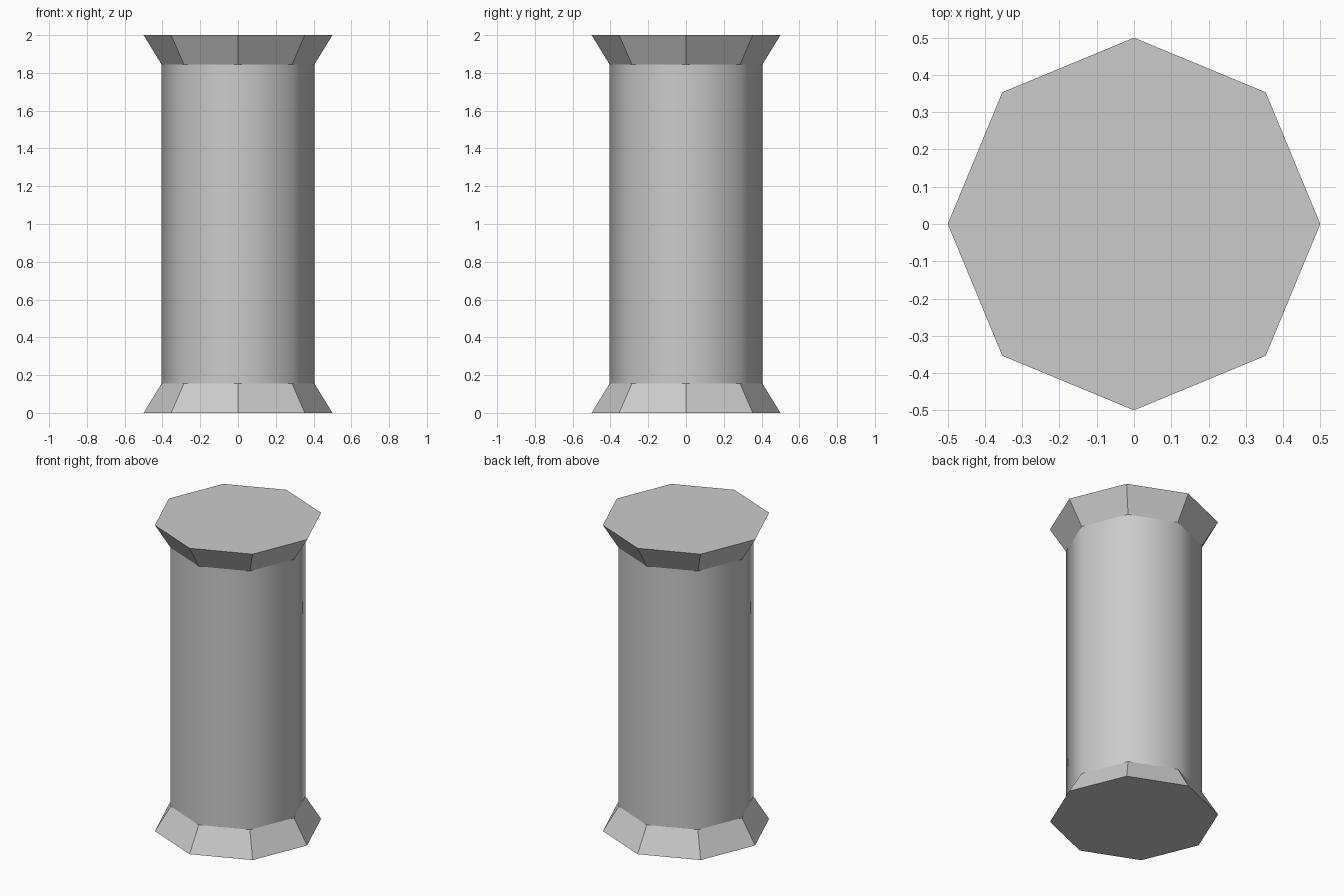
import bpy, bmesh
from math import cos, sin, tau

if "Cube" in bpy.data.objects:
    bpy.data.objects.remove(bpy.data.objects["Cube"])

SIDES = 8
R_END, R_SHAFT = 0.50, 0.405
Z_LOW, Z_HIGH, Z_TOP = 0.155, 1.845, 2.0


def frustum(name, z0, r0, z1, r1, cap_bottom=False, cap_top=False, smooth=False):
    """Octagonal ring-to-ring section with optional end caps."""
    bm = bmesh.new()
    low, high = [
        [bm.verts.new((r * cos(tau * i / SIDES), r * sin(tau * i / SIDES), z))
         for i in range(SIDES)]
        for z, r in ((z0, r0), (z1, r1))
    ]
    for i in range(SIDES):
        j = (i + 1) % SIDES
        bm.faces.new((low[i], low[j], high[j], high[i])).smooth = smooth
    if cap_bottom:
        bm.faces.new(low[::-1])
    if cap_top:
        bm.faces.new(high)
    mesh = bpy.data.meshes.new(name)
    bm.to_mesh(mesh)
    bm.free()
    obj = bpy.data.objects.new(name, mesh)
    bpy.context.collection.objects.link(obj)
    return obj


# flared foot, smooth-shaded shaft, flared capital
frustum("base", 0, R_END, Z_LOW, R_SHAFT, cap_bottom=True)
frustum("shaft", Z_LOW, R_SHAFT, Z_HIGH, R_SHAFT, smooth=True)
frustum("capital", Z_HIGH, R_SHAFT, Z_TOP, R_END, cap_top=True)
